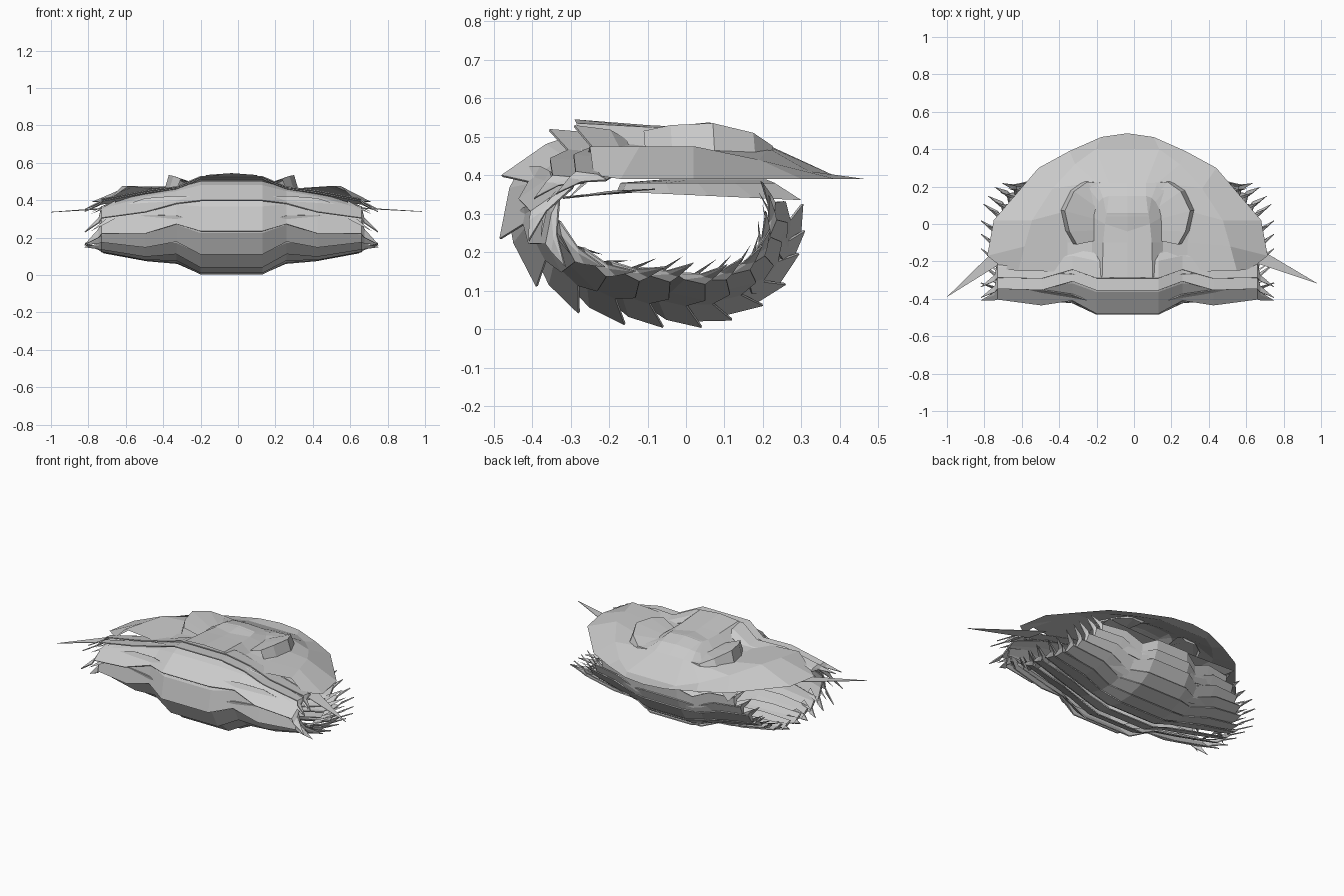
import bpy
import math
from mathutils import Vector

cube = bpy.data.objects.get("Cube")
if cube:
    bpy.data.objects.remove(cube)

AXIS = -0.035  # body midline

shell = bpy.data.materials.new("stone grey")
shell.use_nodes = True
grey = (0.6, 0.6, 0.6, 1)
shell.diffuse_color = grey
shell.node_tree.nodes["Principled BSDF"].inputs["Base Color"].default_value = grey


def make(name, verts, faces, thickness=0):
    mesh = bpy.data.meshes.new(name)
    mesh.from_pydata([(x + AXIS, y, z) for x, y, z in verts], [], faces)
    mesh.materials.append(shell)
    obj = bpy.data.objects.new(name, mesh)
    bpy.context.collection.objects.link(obj)
    if thickness:
        mod = obj.modifiers.new("thickness", "SOLIDIFY")
        mod.thickness = thickness
    return obj


def mirrored(half):
    """Half row starting on the midline -> full row from -x to +x."""
    return [(-x, y, z) for x, y, z in reversed(half[1:])] + list(half)


def loft(name, rows, thickness=0):
    n = len(rows[0])
    verts = [p for row in rows for p in row]
    faces = []
    for r in range(len(rows) - 1):
        for i in range(n - 1):
            a = r * n + i
            faces.append((a, a + 1, a + n + 1, a + n))
    return make(name, verts, faces, thickness)


# Head shield: rim, brow ridge, cheek and raised middle lobe
rim = [(0, .485, .39), (.14, .465, .39), (.31, .39, .39), (.475, .30, .39),
       (.715, .02, .39), (.75, -.17, .39), (.66, -.24, .40)]
ridge = [(0, .40, .392), (.17, .40, .392), (.28, .32, .41), (.40, .19, .44),
         (.51, .02, .475), (.55, -.12, .475), (.585, -.25, .475)]
cheek = [(0, .22, .475), (.10, .22, .475), (.16, .22, .472), (.23, .215, .47),
         (.36, .06, .465), (.32, -.10, .46), (.32, -.255, .455)]
furrow = [(0, .15, .515), (.10, .15, .51), (.13, .14, .50), (.15, .12, .49),
          (.19, .04, .48), (.19, -.10, .475), (.185, -.275, .495)]
lobe = [(0, .06, .537), (.11, .06, .527), (.113, .05, .525), (.115, .04, .525),
        (.12, .00, .52), (.13, -.10, .525), (.135, -.285, .535)]
crest = [(0, .06, .537), (0, .06, .537), (0, .05, .536), (0, .04, .535),
         (0, -.04, .527), (0, -.10, .53), (0, -.29, .545)]
loft("head_shield", [mirrored(r) for r in (rim, ridge, cheek, furrow, lobe, crest)])

# Eyes: crescent walls with a top sloping towards the middle lobe
arc = [(.14, .22, .472), (.215, .225, .476), (.285, .175, .51),
       (.335, .07, .535), (.31, -.04, .53), (.27, -.11, .515)]
for side, label in ((1, "left"), (-1, "right")):
    top = [(side * x, y, z) for x, y, z in arc]
    base = [(side * (x + .025), y + .005, .45) for x, y, z in arc]
    inner = [(side * (.13 + .045 * i / 5), .19 - .28 * i / 5, .48) for i in range(6)]
    loft(label + "_eye", [base, top, inner])

# Curled trunk: rear edges of the plates, side profile (y, z) from head to tail
path = [Vector(p) for p in (
    (-.20, .54), (-.29, .53), (-.355, .52), (-.48, .40), (-.485, .235), (-.39, .11),
    (-.28, .04), (-.16, .01), (-.06, .003), (.04, .003), (.12, .022),
    (.20, .06), (.26, .115), (.295, .195), (.31, .255), (.305, .325))]

# Half section of a plate: x, depth inwards, sweep to the rear, relative length
section = ((0, 0, 0, 1), (.165, 0, 0, 1), (.295, .06, -.04, .8), (.46, .075, .01, 1),
           (.695, .12, .01, .6), (.71, .135, .03, .25), (.785, .17, .065, 0))

for k in range(1, len(path)):
    span = path[k] - path[k - 1]
    along = span.normalized()
    inward = Vector((-along.y, along.x))
    reach = max(span.length * 1.15, .13)
    late = max(0, k - 8) / 7
    taper = 1 - .33 * late ** 1.5
    shallow = 1 - .4 * late
    rear, middle, front = [], [], []
    for x, depth, sweep, length in section:
        for row, ahead, sink in ((rear, 0, 0), (middle, .7, .022), (front, 1, .05)):
            p = (path[k] + inward * (depth + sink * length) * shallow
                 + along * (sweep - ahead * length * reach))
            row.append((x * taper, p.x, p.y))
    loft("trunk_plate", [mirrored(r) for r in (rear, middle, front)], .006)

    # Slender side thorns between the plate points
    for side in (1, -1):
        thorn = []
        for x, depth, back in ((.62, .12, -.05), (.62, .135, -.01), (.75, .18, .04)):
            p = path[k] + inward * (depth + .01) * shallow + along * back
            thorn.append((side * x * taper, p.x, p.y))
        make("side_thorn", thorn, [(0, 1, 2)])

# Tail shield tucked under the head
tail_rim, tail_mid, tail_crest = [], [], []
for i in range(7):
    t = i / 6 * math.pi / 2
    c, s = math.cos(t), math.sin(t)
    tail_rim.append((.47 * s, .30 - .48 * c, .335 + .022 * c))
    tail_mid.append((.34 * s, .23 - .40 * c, .38))
    tail_crest.append((.11 * s, .21 - .28 * c, .388))
loft("tail_shield", [mirrored(r) for r in (tail_rim, tail_mid, tail_crest)])
make("tail_axis", mirrored(tail_crest), [list(range(13))])

# Long flat cheek spines
for name, tip in (("left_spine", (1.02, -.32)), ("right_spine", (-.965, -.39))):
    s = 1 if tip[0] > 0 else -1
    make(name, [(s * .62, -.08, .362), (s * .70, -.13, .358),
                (tip[0], tip[1], .338), (s * .66, -.20, .356)],
         [(0, 1, 2, 3)], .003)
